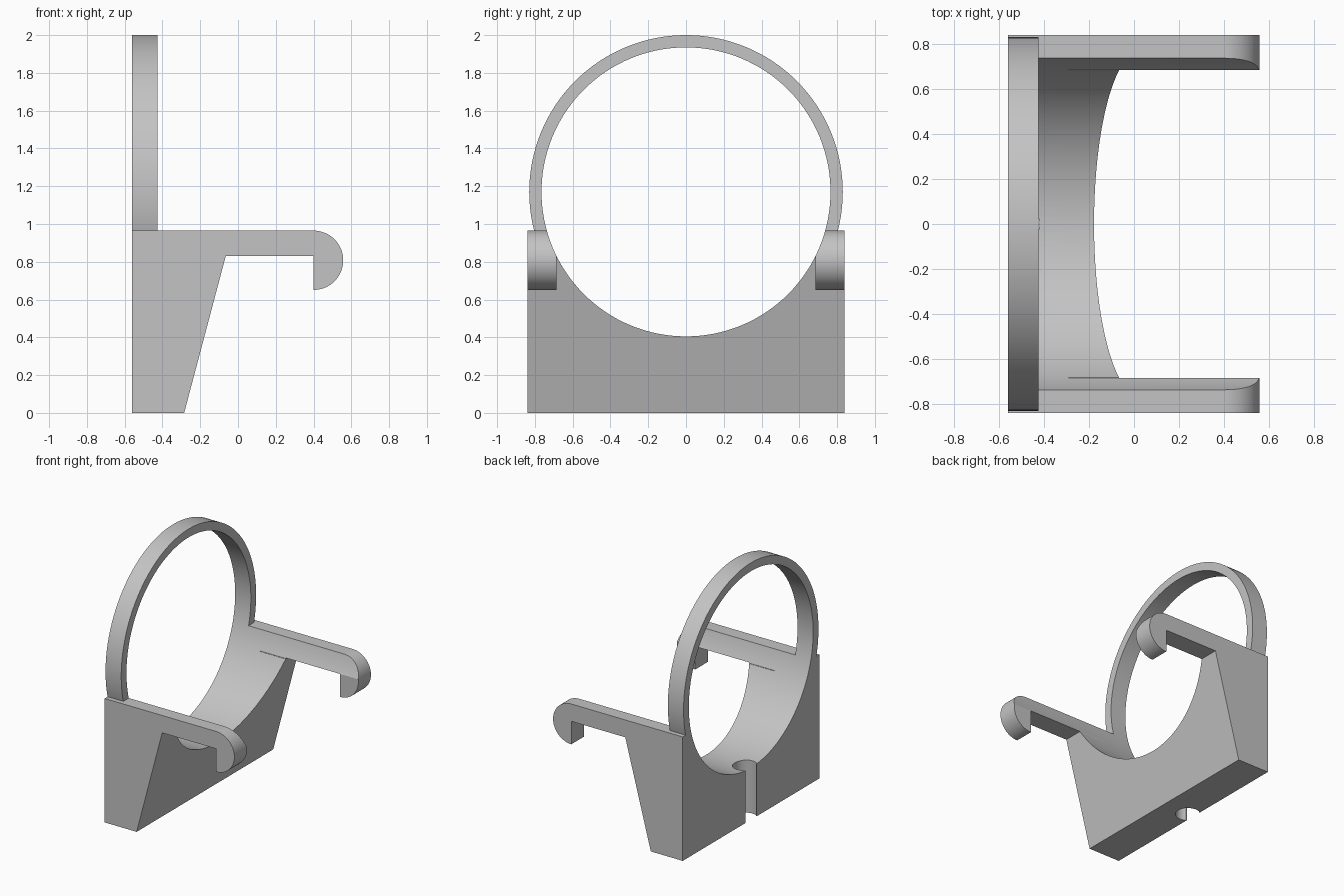
import bpy, bmesh, math
from mathutils import Vector

cube = bpy.data.objects.get("Cube")
if cube:
    bpy.data.objects.remove(cube)

BACK, RING_FRONT = -0.56, -0.425
HALF_W, TOP = 0.84, 0.965
BORE_Z, BORE_R, RING_R = 1.17, 0.765, 0.83
HOOK_INNER = 0.685

grey = bpy.data.materials.new("plain grey")
grey.use_nodes = True
grey.diffuse_color = (0.55, 0.55, 0.55, 1)
grey.node_tree.nodes["Principled BSDF"].inputs["Base Color"].default_value = grey.diffuse_color


def arc(cu, cv, r, start, end, steps):
    """Points on an arc, angles in degrees."""
    angles = [math.radians(start + (end - start) * i / steps) for i in range(steps + 1)]
    return [(cu + r * math.cos(a), cv + r * math.sin(a)) for a in angles]


def prism(name, points, axis, low, high):
    """Extrude a 2D outline along x, y or z; the outline uses the other two axes."""
    def place(u, v, w):
        return {"x": (w, u, v), "y": (u, w, v), "z": (u, v, w)}[axis]
    bm = bmesh.new()
    face = bm.faces.new([bm.verts.new(place(u, v, low)) for u, v in points])
    result = bmesh.ops.extrude_face_region(bm, geom=[face])
    verts = [g for g in result["geom"] if isinstance(g, bmesh.types.BMVert)]
    bmesh.ops.translate(bm, verts=verts, vec=Vector(place(0, 0, high - low)))
    bmesh.ops.recalc_face_normals(bm, faces=bm.faces)
    mesh = bpy.data.meshes.new(name)
    bm.to_mesh(mesh)
    bm.free()
    obj = bpy.data.objects.new(name, mesh)
    bpy.context.collection.objects.link(obj)
    mesh.materials.append(grey)
    return obj


def rect(u0, u1, v0, v1):
    return [(u0, v0), (u1, v0), (u1, v1), (u0, v1)]


def cut(obj, cutter):
    """Subtract the cutter and remove it."""
    mod = obj.modifiers.new("cut", "BOOLEAN")
    mod.operation = "DIFFERENCE"
    mod.solver = "EXACT"
    mod.object = cutter
    bpy.context.view_layer.objects.active = obj
    bpy.ops.object.modifier_apply(modifier=mod.name)
    bpy.data.objects.remove(cutter)


def bore():
    circle = arc(0, BORE_Z, BORE_R, 0, 360, 128)[:-1]
    return prism("bore_cutter", circle, "x", -1, 1)


# Wedge base with two hooked arms, from one side profile
profile = [(BACK, 0), (-0.285, 0), (-0.065, 0.83), (0.4, 0.83)]
profile += arc(0.4, 0.808, 0.157, -90, 90, 32)
profile += [(BACK, TOP)]
bracket = prism("hooked_bracket", profile, "y", -HALF_W, HALF_W)
cut(bracket, bore())

# Gap between the hooks, and the shallow step where the arms meet the base
cut(bracket, prism("gap_cutter", rect(-HOOK_INNER, HOOK_INNER, 0.5, 1.2), "x", 0.1, 1))
cut(bracket, prism("step_cutter", rect(-HOOK_INNER, HOOK_INNER, 0.823, 1.2), "x", -0.29, 0.2))

# Vertical keyhole channel in the rear face
cut(bracket, prism("slot_cutter", rect(BACK - 0.1, BACK + 0.06, -0.07, 0.07), "z", -0.1, 1))
channel = arc(BACK + 0.05, 0, 0.09, 0, 360, 48)[:-1]
channel = [(max(x, BACK + 0.004), y) for x, y in channel]
cut(bracket, prism("channel_cutter", channel, "z", -0.1, 1))

# Upright ring standing on the bracket
ring = prism("upright_ring", arc(0, BORE_Z, RING_R, 0, 360, 128)[:-1], "x", BACK, RING_FRONT)
cut(ring, bore())
cut(ring, prism("ring_trim", rect(-1, 1, 0, TOP), "x", -1, 1))

for obj in (bracket, ring):
    bpy.ops.object.select_all(action="DESELECT")
    obj.select_set(True)
    bpy.context.view_layer.objects.active = obj
    bpy.ops.object.shade_smooth_by_angle(angle=math.radians(25))
